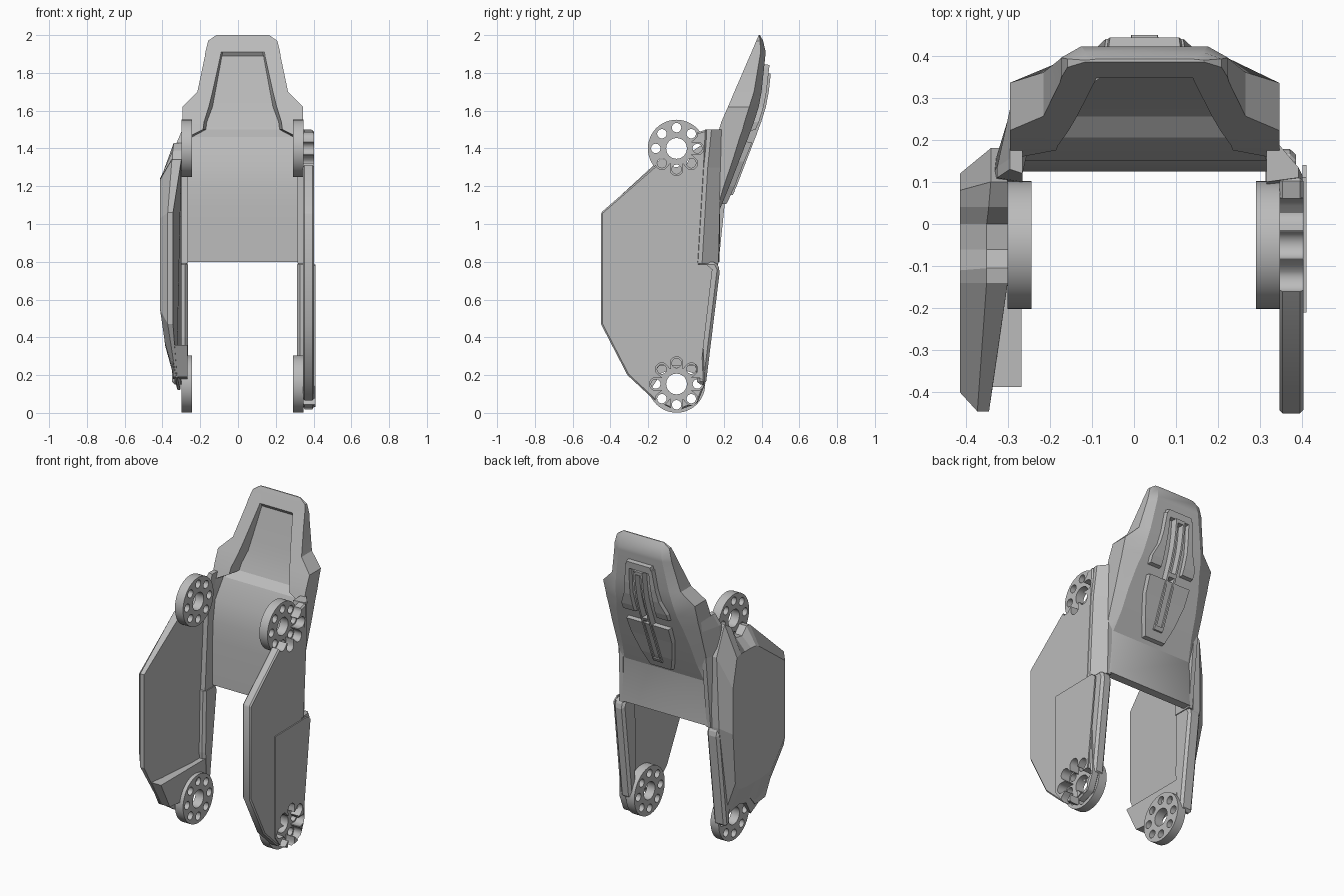
import bpy, bmesh, math

cube = bpy.data.objects.get("Cube")
if cube:
    bpy.data.objects.remove(cube, do_unlink=True)

grey = bpy.data.materials.new("plain grey")
grey.use_nodes = True
tone = (0.5, 0.5, 0.5, 1)
grey.diffuse_color = tone
grey.node_tree.nodes["Principled BSDF"].inputs["Base Color"].default_value = tone
CX = 0.025          # middle of the back shell


def loft(name, rings):
    """Skin equal-length rings of points and cap both ends."""
    bm = bmesh.new()
    rows = [[bm.verts.new(p) for p in r] for r in rings]
    n = len(rows[0])
    for a, b in zip(rows, rows[1:]):
        for i in range(n):
            j = (i + 1) % n
            bm.faces.new((a[i], a[j], b[j], b[i]))
    bm.faces.new(rows[0][::-1])
    bm.faces.new(rows[-1])
    bmesh.ops.remove_doubles(bm, verts=bm.verts, dist=0.0005)
    bmesh.ops.recalc_face_normals(bm, faces=bm.faces)
    me = bpy.data.meshes.new(name)
    bm.to_mesh(me)
    bm.free()
    me.materials.append(grey)
    ob = bpy.data.objects.new(name, me)
    bpy.context.collection.objects.link(ob)
    return ob


def use(ob):
    bpy.ops.object.select_all(action='DESELECT')
    bpy.context.view_layer.objects.active = ob
    ob.select_set(True)


def smooth(ob, deg=30):
    use(ob)
    bpy.ops.object.shade_smooth_by_angle(angle=math.radians(deg))


def prism(name, outline, x0, x1):
    return loft(name, [[(x, y, z) for y, z in outline] for x in (x0, x1)])


def circle(y, z, radius, n=24):
    pts = []
    for i in range(n):
        t = math.tau * i / n
        r = radius(t) if callable(radius) else radius
        pts.append((y + r * math.cos(t), z + r * math.sin(t)))
    return pts


def cut(ob, outline, x0, x1):
    tool = prism("cutter", outline, x0, x1)
    tool.hide_render = True
    mod = ob.modifiers.new("cut", 'BOOLEAN')
    mod.operation, mod.solver, mod.object = 'DIFFERENCE', 'EXACT', tool
    use(ob)
    bpy.ops.object.modifier_apply(modifier=mod.name)
    bpy.data.objects.remove(tool, do_unlink=True)


def bevel(ob, width):
    mod = ob.modifiers.new("bevel", 'BEVEL')
    mod.width, mod.segments, mod.limit_method = width, 1, 'ANGLE'
    use(ob)
    bpy.ops.object.modifier_apply(modifier=mod.name)


# Pivot discs with a centre hole and a ring of bolt holes
HY, TOP, LOW, RING = -0.05, 1.40, 0.153, 0.11
for side, x0, x1 in (("left", 0.29, 0.347), ("right", -0.30, -0.243)):
    for level, z in (("upper", TOP), ("lower", LOW)):
        disc = prism(f"{side}_{level}_disc", circle(HY, z, 0.152, 48), x0, x1)
        cut(disc, circle(HY, z, 0.055), x0 - 0.1, x1 + 0.1)
        for hy, hz in circle(HY, z, RING, 8):
            cut(disc, circle(hy, hz, 0.025, 16), x0 - 0.1, x1 + 0.1)
        smooth(disc)


def scallop(t):
    """Radius of a centre opening merged with eight round bolt recesses."""
    step = math.tau / 8
    a = (t + step / 2) % step - step / 2
    inside = 0.034 ** 2 - (RING * math.sin(a)) ** 2
    return RING * math.cos(a) + math.sqrt(inside) if inside > 0 else 0.085


# Flat left side plate, scalloped round the bolts
plate = prism("left_side_plate", [
    (-0.45, 1.06), (-0.14, 1.33), (-0.03, 1.39), (0.04, 1.48), (0.11, 1.50), (0.10, 1.30),
    (0.07, 0.80), (0.10, 0.15), (0.06, 0.05), (-0.05, 0.01), (-0.17, 0.07), (-0.31, 0.20),
    (-0.45, 0.47)], 0.345, 0.402)
bevel(plate, 0.008)
for z in (TOP, LOW):
    cut(plate, circle(HY, z, scallop, 120), 0.3, 0.5)
smooth(plate)

# Thin raised cover on the lower left side
cover = prism("left_lower_cover", [
    (-0.21, 0.78), (0.11, 0.785), (0.14, 0.76), (0.07, 0.16), (0.04, 0.05), (-0.05, 0.02),
    (-0.15, 0.06), (-0.21, 0.14)], 0.40, 0.409)
cut(cover, circle(HY, LOW, scallop, 120), 0.3, 0.5)


# Faceted right side plate, leaning inward toward its front edge
def inner_x(y):
    return -0.30 + 0.15 * min(0, y + 0.15)


# y, z, x of the outer rim, then y, z of the raised outer face;
# the rim dips round the upper and lower discs
spec = [(-0.445, 1.06, -0.372, -0.40, 1.03), (-0.14, 1.34, -0.35, -0.14, 1.22),
        (-0.105, 1.345, -0.35, -0.11, 1.235), (-0.06, 1.30, -0.35, -0.06, 1.24),
        (0.00, 1.31, -0.35, 0.00, 1.24), (0.04, 1.39, -0.345, 0.04, 1.24),
        (0.10, 1.43, -0.34, 0.08, 1.23), (0.18, 1.25, -0.34, 0.12, 1.05),
        (0.17, 0.80, -0.35, 0.12, 0.76), (0.105, 0.17, -0.32, 0.06, 0.42),
        (0.04, 0.21, -0.33, 0.02, 0.37), (-0.05, 0.24, -0.34, -0.05, 0.36),
        (-0.13, 0.21, -0.33, -0.14, 0.36), (-0.19, 0.12, -0.32, -0.20, 0.36),
        (-0.31, 0.20, -0.33, -0.30, 0.37), (-0.445, 0.47, -0.372, -0.40, 0.55)]
loft("right_side_plate", [
    [(inner_x(y), y, z) for y, z, *_ in spec],
    [(x, y, z) for y, z, x, *_ in spec],
    [(-0.413 if z > 0.5 else -0.387, y, z) for *_, y, z in spec]])
prism("right_inner_ledge", [(-0.387, 0.36), (0.06, 0.36), (0.06, 0.25), (-0.14, 0.25),
                            (-0.20, 0.18), (-0.30, 0.19)], -0.345, -0.267)

# Back flanges running down to the lower discs
flange = [(0.05, 0.80), (0.16, 0.80), (0.18, 0.76), (0.105, 0.15), (0.06, 0.15), (0.04, 0.4)]
for name, x0, x1 in (("left_flange", 0.312, 0.385), ("right_flange", -0.35, -0.265)):
    bevel(prism(name, flange, x0, x1), 0.015)

# Diagonal corner webs joining the side plates to the back shell:
# height, front y, outer x, back y
webs = {"left_web": (1, [(0.79, 0.05, 0.375, 0.172), (1.30, 0.08, 0.375, 0.185),
                         (1.50, 0.10, 0.365, 0.19)]),
        "right_web": (-1, [(0.79, 0.05, 0.365, 0.172), (1.25, 0.08, 0.365, 0.22),
                           (1.43, 0.10, 0.35, 0.27), (1.50, 0.12, 0.32, 0.28)])}
for name, (s, stations) in webs.items():
    loft(name, [[(CX + s * x, y, z) for x, y in
                 ((0.29, yf), (wide, yf + 0.01), (wide, yf + 0.035), (0.318, yb), (0.29, yb))]
                for z, yf, wide, yb in stations])

# Back shell and headrest: recess half-width and y, rim half-width and y,
# outer half-width, edge y, back half-width and y, for each height
levels = [
    (0.80, 0.29, 0.125, 0.292, 0.06, 0.32, 0.165, 0.29, 0.178),
    (1.08, 0.29, 0.125, 0.292, 0.08, 0.32, 0.165, 0.28, 0.18),
    (1.20, 0.29, 0.13, 0.292, 0.09, 0.32, 0.20, 0.26, 0.23),
    (1.33, 0.29, 0.15, 0.292, 0.11, 0.32, 0.245, 0.25, 0.28),
    (1.46, 0.27, 0.205, 0.29, 0.16, 0.32, 0.285, 0.23, 0.33),
    (1.50, 0.195, 0.255, 0.21, 0.175, 0.32, 0.30, 0.22, 0.345),
    (1.54, 0.19, 0.27, 0.205, 0.187, 0.32, 0.31, 0.21, 0.36),
    (1.62, 0.16, 0.295, 0.18, 0.222, 0.32, 0.335, 0.20, 0.385),
    (1.70, 0.145, 0.315, 0.16, 0.256, 0.24, 0.36, 0.185, 0.40),
    (1.89, 0.11, 0.36, 0.118, 0.338, 0.20, 0.392, 0.152, 0.42),
    (1.91, 0.105, 0.347, 0.115, 0.347, 0.198, 0.395, 0.15, 0.422),
    (1.97, 0.10, 0.372, 0.11, 0.372, 0.183, 0.392, 0.14, 0.408),
    (2.00, 0.10, 0.385, 0.11, 0.385, 0.14, 0.389, 0.11, 0.392)]
rings = []
for z, a, yr, b, yf, w, ye, wb, yb in levels:
    half = [(a, yr), (b, yf), (w, yf), (w, ye), (wb, yb)]
    rings.append([(CX + x, y, z) for x, y in half] +
                 [(CX - x, y, z) for x, y in reversed(half)])
smooth(loft("back_shell", rings), 22)


# Raised strips that follow the sloping back
def back_y(z):
    for lo, hi in zip(levels, levels[1:]):
        if z <= hi[0]:
            return lo[-1] + (hi[-1] - lo[-1]) * (z - lo[0]) / (hi[0] - lo[0])


def strip(name, stations, lift, taper=0.008):
    """Stations hold a height and the two x limits there."""
    rings = []
    last = len(stations) - 1
    for i, (z, x0, x1) in enumerate(stations):
        y = back_y(z)
        dz = taper * ((i == 0) - (i == last))
        rings.append([(CX + x0, y - 0.03, z), (CX + x0 + taper, y + lift, z + dz),
                      (CX + x1 - taper, y + lift, z + dz), (CX + x1, y - 0.03, z)])
    return loft(name, rings)


def both(name, stations, lift):
    strip("left_" + name, stations, lift)
    strip("right_" + name, [(z, -x1, -x0) for z, x0, x1 in stations], lift)


# Upper frame around the rail, and the lower pad
both("upper_frame", [(1.49, 0.07, 0.165), (1.54, 0.07, 0.165), (1.62, 0.07, 0.13),
                     (1.70, 0.065, 0.115), (1.83, 0.06, 0.10)], 0.026)
strip("upper_frame_top", [(1.79, -0.10, 0.10), (1.85, -0.09, 0.09)], 0.027)
strip("lower_pad", [(1.10, -0.08, 0.08), (1.20, -0.115, 0.115), (1.33, -0.15, 0.15),
                    (1.44, -0.155, 0.155)], 0.028)

# Slotted centre rail
both("rail", [(z, 0.012, 0.04) for z in (1.15, 1.20, 1.33, 1.46, 1.54, 1.62, 1.70, 1.80)],
     0.038)
for tag, z in (("lower", 1.15), ("middle", 1.45), ("upper", 1.77)):
    strip(f"{tag}_rail_bridge", [(z, -0.035, 0.035), (z + 0.03, -0.035, 0.035)], 0.038, 0.004)
